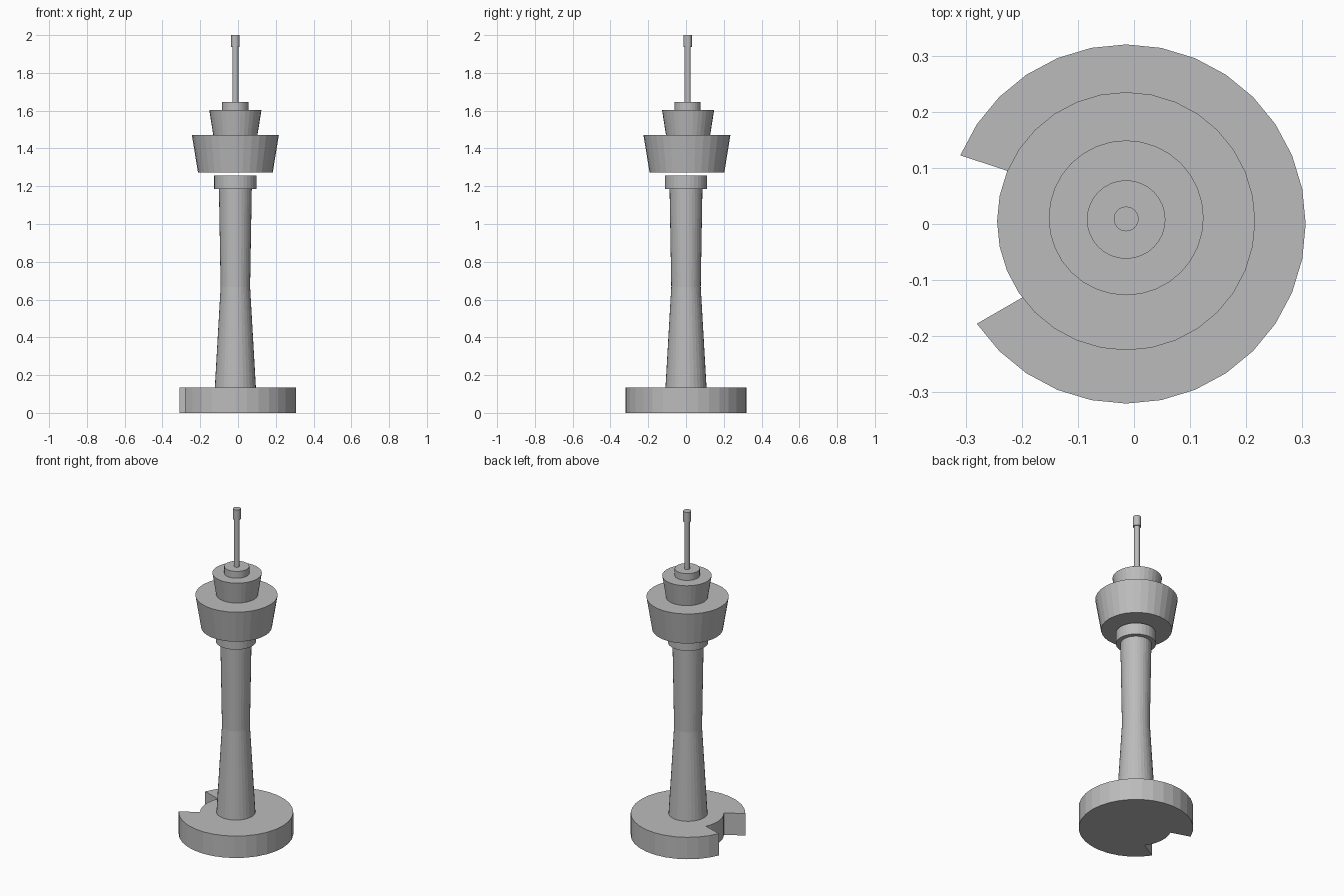
import bpy
import bmesh
from math import cos, sin, radians, tau

SIDES = 32
CX = -0.014

cube = bpy.data.objects.get("Cube")
if cube:
    bpy.data.objects.remove(cube, do_unlink=True)

concrete = bpy.data.materials.new("concrete grey")
concrete.use_nodes = True
GREY = (0.5, 0.5, 0.5, 1)
concrete.diffuse_color = GREY
concrete.node_tree.nodes["Principled BSDF"].inputs["Base Color"].default_value = GREY


def add_part(name, rings):
    """Skin a stack of equal point rings and cap both ends."""
    bm = bmesh.new()
    loops = [[bm.verts.new(p) for p in ring] for ring in rings]
    for low, high in zip(loops, loops[1:]):
        for i in range(len(low)):
            j = (i + 1) % len(low)
            bm.faces.new((low[i], low[j], high[j], high[i]))
    bm.faces.new(loops[0][::-1])
    bm.faces.new(loops[-1])
    bmesh.ops.recalc_face_normals(bm, faces=bm.faces)
    mesh = bpy.data.meshes.new(name)
    bm.to_mesh(mesh)
    bm.free()
    mesh.materials.append(concrete)
    obj = bpy.data.objects.new(name, mesh)
    bpy.context.collection.objects.link(obj)


def turned(name, cy, profile):
    """Round part from (radius, height) pairs."""
    add_part(name, [[(CX + r * cos(tau * i / SIDES), cy + r * sin(tau * i / SIDES), z)
                     for i in range(SIDES)] for r, z in profile])


# Round base with a notch cut into its -x side
outer = [(0.32, tau * i / SIDES) for i in range(-13, 15)]
inner = [(0.2, radians(a)) for a in (155, 165, 175, 185, 196, 206, 216)]
outline = [(CX + r * cos(a), r * sin(a)) for r, a in outer + inner]
add_part("base", [[(x, y, z) for x, y in outline] for z in (0, 0.135)])

# Shaft and the collar below the pod
turned("shaft", 0.0, [(0.109, 0.13), (0.078, 0.667), (0.087, 1.19)])
turned("collar", 0.0, [(0.112, 1.186), (0.112, 1.257)])

# Observation pod, upper deck and roof cap
turned("pod", 0.005, [(0.198, 1.273), (0.23, 1.47)])
turned("upper_deck", 0.011, [(0.117, 1.471), (0.138, 1.603)])
turned("roof_cap", 0.008, [(0.07, 1.603), (0.07, 1.645)])

# Mast and its thicker tip
turned("mast", 0.009, [(0.016, 1.645), (0.016, 1.94)])
turned("mast_tip", 0.009, [(0.022, 1.937), (0.022, 2.0)])
